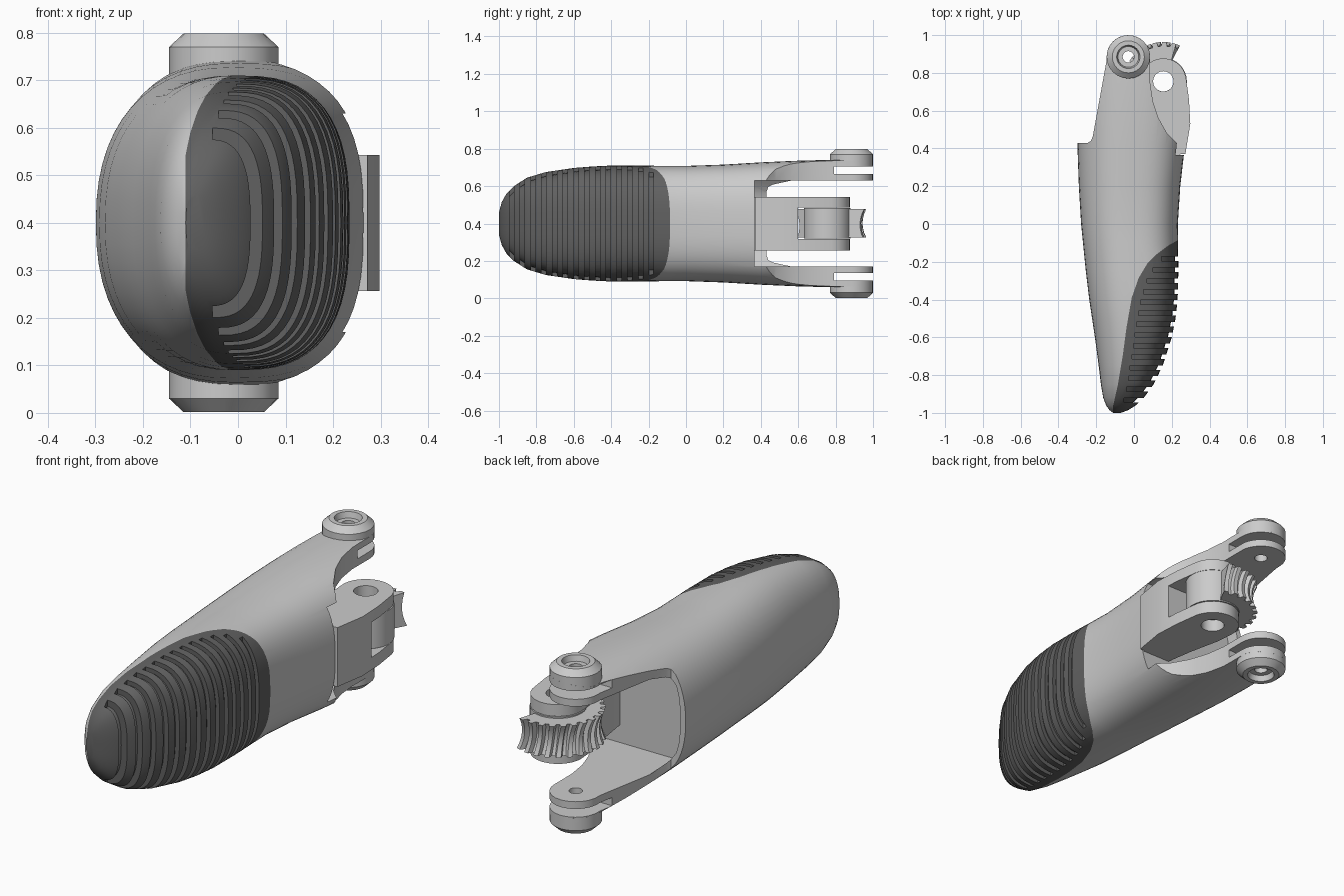
import bpy, bmesh
from math import sin, cos, pi, radians

if "Cube" in bpy.data.objects:
    bpy.data.objects.remove(bpy.data.objects["Cube"])

ZC = 0.4  # mid height, everything is mirrored about it


def finish(name, bm):
    bmesh.ops.recalc_face_normals(bm, faces=bm.faces)
    me = bpy.data.meshes.new(name)
    bm.to_mesh(me)
    bm.free()
    ob = bpy.data.objects.new(name, me)
    bpy.context.collection.objects.link(ob)
    return ob


def skin(name, rings, closed=False):
    """Bridge equal-length closed rings, capping the ends unless closed."""
    bm = bmesh.new()
    vs = [[bm.verts.new(p) for p in r] for r in rings]
    n = len(vs[0])
    pairs = list(zip(vs, vs[1:])) + ([(vs[-1], vs[0])] if closed else [])
    for a, b in pairs:
        for i in range(n):
            j = (i + 1) % n
            bm.faces.new((a[i], a[j], b[j], b[i]))
    if not closed:
        bm.faces.new(vs[0])
        bm.faces.new(vs[-1])
    return finish(name, bm)


def prism(name, pts, lo, hi, axis='z'):
    if axis == 'z':
        return skin(name, [[(x, y, h) for x, y in pts] for h in (lo, hi)])
    return skin(name, [[(x, h, z) for x, z in pts] for h in (lo, hi)])


def box(name, x, y, z):
    return prism(name, [(x[0], y[0]), (x[1], y[0]), (x[1], y[1]), (x[0], y[1])], *z)


def arc(cx, cy, r, a0, a1, n):
    return [(cx + r * cos(radians(a0 + (a1 - a0) * i / n)),
             cy + r * sin(radians(a0 + (a1 - a0) * i / n))) for i in range(n + 1)]


def revolve(name, cx, cy, profile, n=24):
    rings = [[(cx + r * cos(2 * pi * i / n), cy + r * sin(2 * pi * i / n), z)
              for r, z in profile] for i in range(n)]
    return skin(name, rings, closed=True)


def boolean(ob, cutter, op='DIFFERENCE', keep=False):
    m = ob.modifiers.new('cut', 'BOOLEAN')
    m.operation, m.solver, m.object = op, 'EXACT', cutter
    bpy.context.view_layer.objects.active = ob
    bpy.ops.object.modifier_apply(modifier=m.name)
    if not keep:
        bpy.data.objects.remove(cutter)


# Shell stations: y, left x, right x, half height
STATIONS = [
    (-1.0, -.11, -.07, .06), (-.985, -.13, -.03, .115), (-.96, -.148, .01, .16),
    (-.92, -.163, .052, .2), (-.85, -.175, .103, .245), (-.75, -.187, .152, .275),
    (-.6, -.207, .2, .297), (-.5, -.222, .22, .305), (-.4, -.237, .231, .31),
    (-.25, -.255, .235, .31), (-.1, -.27, .233, .308), (0, -.28, .232, .308),
    (.2, -.292, .245, .315), (.4, -.299, .268, .327), (.6, -.3, .285, .336),
    (.8, -.3, .29, .341), (1.05, -.3, .29, .341)]


def loft(name, inset=0, n=56):
    rings = []
    for y, xl, xr, h in STATIONS:
        cx, a, h = (xl + xr) / 2, (xr - xl) / 2 - inset, h - inset
        ring = []
        for i in range(n):
            c, s = cos(2 * pi * i / n), sin(2 * pi * i / n)
            e = 2 / (2.3 if c < 0 else 2.8)
            ring.append((cx + a * (1 if c > 0 else -1) * abs(c) ** e, y + inset * .7,
                         ZC + h * (1 if s > 0 else -1) * abs(s) ** e))
        rings.append(ring)
    return skin(name, rings)


BOSS = (-.03, .885)
PIVOT = (.155, .755)

# Finger shell, trimmed to the plan outline with its two rear arms
shell = loft('finger_shell')
plan = ([(-.4, -1.2), (-.4, .43), (-.245, .43), (-.228, .44), (-.218, .465), (-.146, .86)]
        + arc(*BOSS, .115, 180, 0, 16)
        + [(.085, .75), (.1, .65), (.13, .56), (.175, .48), (.245, .41), (.245, .37),
           (.4, .37), (.4, -1.2)])
boolean(shell, prism('plan_cutter', plan, -.2, 1), 'INTERSECT')

# Cavity between the arms
half = [(1, .23), (-.2, .23), (-.225, .2), (-.25, .16), (-.266, .1), (-.272, 0)]
prof = [(x, ZC + z) for x, z in half] + [(x, ZC - z) for x, z in half[-2::-1]]
boolean(shell, prism('cavity_cutter', prof, .365, 1.2, 'y'))

# Clevis slots and pin holes in the arms
for s in (1, -1):
    lo, hi = sorted((ZC + s * .265, ZC + s * .305))
    boolean(shell, box('slot_cutter', (-.5, .5), (.79, 1.2), (lo, hi)))
boolean(shell, prism('pin_cutter', arc(*BOSS, .03, 0, 345, 23), -.2, 1))

# Grip pad area in plan
edge = [(-.11, -1.2), (-.11, -.96), (-.085, -.85), (-.06, -.7), (-.04, -.55), (-.012, -.39),
        (.025, -.285), (.07, -.21), (.12, -.16), (.18, -.115), (.26, -.07)]
pad_area = prism('pad_area', edge + [(.6, -.07), (.6, -1.2)], -.2, 1)
boolean(shell, pad_area, keep=True)

pad = loft('grip_pad')
boolean(pad, pad_area, 'INTERSECT')


def edge_x(y):
    for (x0, y0), (x1, y1) in zip(edge, edge[1:]):
        if y0 <= y <= y1:
            return x0 + (x1 - x0) * (y - y0) / (y1 - y0)


# Grooves: slabs that stop at an inset copy of the shell
bm = bmesh.new()
for i in range(14):
    y = -.185 - i * .0575
    x0 = edge_x(y) + .05
    vs = bmesh.ops.create_cube(bm, size=1)['verts']
    bmesh.ops.scale(bm, vec=(.6, .024, 1.2), verts=vs)
    bmesh.ops.translate(bm, vec=(x0 + .3, y, ZC), verts=vs)
grooves = finish('groove_cutter', bm)
boolean(grooves, loft('groove_floor', .018))
boolean(pad, grooves)

# Pin bosses on both arms
for side, s in (('upper', 1), ('lower', -1)):
    prof = [(.03, .31), (.115, .31), (.115, .37), (.085, .398), (.062, .398),
            (.055, .37), (.03, .37)]
    revolve(side + '_pin_boss', *BOSS, [(r, ZC + s * z) for r, z in prof])
    revolve(side + '_arm_eye', *BOSS, [(r, ZC + s * z) for r, z in
                                       ((.03, .231), (.115, .231), (.115, .264), (.03, .264))])

# Central forked lug
outline = ([(.1, .34), (.24, .34), (.245, .37), (.272, .37), (.298, .53), (.291, .66)]
           + arc(*PIVOT, .122, 12, 180, 16) + [(.04, .66), (.075, .5)])
lug = prism('forked_lug', outline, .257, .543)
boolean(lug, box('fork_cutter', (-.5, .5), (.6, 1.2), (.317, .487)))
boolean(lug, prism('pivot_cutter', arc(*PIVOT, .054, 0, 345, 23), 0, 1))

# Gear hub
revolve('gear_hub', *PIVOT, [(.054, .32), (.125, .32), (.125, .484), (.054, .484)], 32)

# Throated gear sector with slanted teeth
rings = []
TEETH, A0, A1 = 12, 68, 232
for k in range(TEETH):
    for f, low in ((0, 0), (.42, 0), (.58, .022), (.9, .022)):
        if k == TEETH - 1 and low:
            continue
        ang = A0 + (A1 - A0) * (k + f) / (TEETH - .58)
        ring = [(PIVOT[0] + .1 * cos(radians(ang)), PIVOT[1] + .1 * sin(radians(ang)), z)
                for z in (.478, .326)]
        for j in range(7):
            t = -1 + j / 3
            a = radians(ang + 3 * t)
            r = .189 + .02 * t * t - low
            ring.append((PIVOT[0] + r * cos(a), PIVOT[1] + r * sin(a), .402 + .076 * t))
        rings.append(ring)
skin('gear_sector', rings)

# Dark rubber
mat = bpy.data.materials.new('dark_rubber')
mat.diffuse_color = (.12, .12, .12, 1)
mat.use_nodes = True
mat.node_tree.nodes["Principled BSDF"].inputs["Base Color"].default_value = mat.diffuse_color
pad.data.materials.clear()
pad.data.materials.append(mat)

bpy.ops.object.select_all(action='DESELECT')
for ob in bpy.context.scene.objects:
    ob.select_set(True)
bpy.context.view_layer.objects.active = shell
bpy.ops.object.shade_smooth_by_angle(angle=radians(28))
